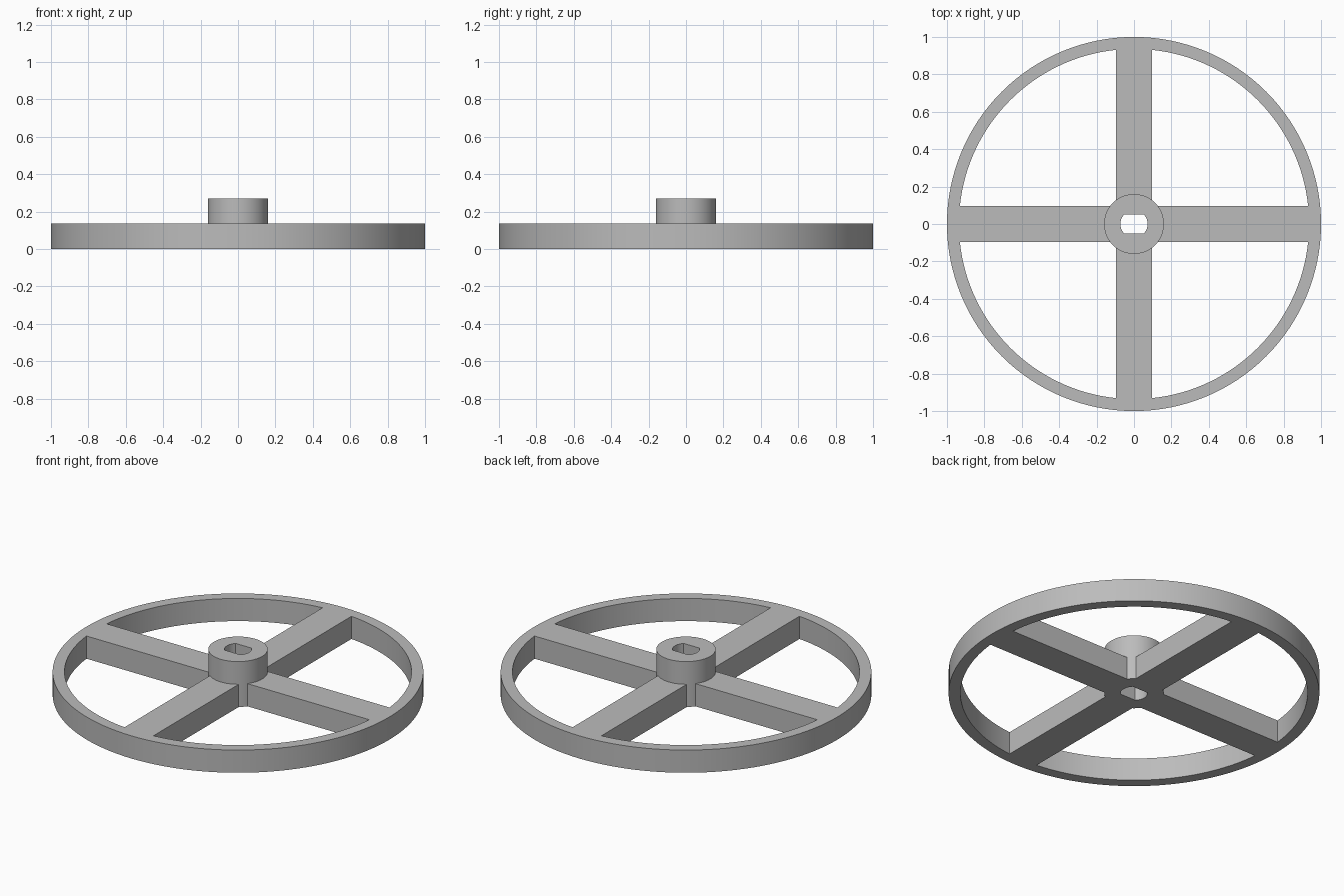
import bpy
import bmesh
from math import asin, cos, sin, pi, radians

if "Cube" in bpy.data.objects:
    bpy.data.objects.remove(bpy.data.objects["Cube"])

RIM_OUT, RIM_IN = 1.0, 0.936
HUB, SPOKE_HALF = 0.16, 0.095
BORE, FLAT = 0.073, 0.052
PLATE_TOP, HUB_TOP = 0.135, 0.27

grey = bpy.data.materials.new("plain grey")
grey.use_nodes = True
color = (0.5, 0.5, 0.5, 1)
grey.diffuse_color = color
grey.node_tree.nodes["Principled BSDF"].inputs["Base Color"].default_value = color


def arc(radius, start, end, steps):
    angles = [start + (end - start) * i / steps for i in range(steps + 1)]
    return [(radius * cos(a), radius * sin(a)) for a in angles]


def circle(radius, steps):
    return arc(radius, 0, 2 * pi, steps)[:-1]


def pocket(quarter):
    """Opening between two spokes, bounded by the hub and the rim."""
    turn = quarter * pi / 2
    a, b = asin(SPOKE_HALF / RIM_IN), asin(SPOKE_HALF / HUB)
    return (arc(RIM_IN, turn + a, turn + pi / 2 - a, 32)
            + arc(HUB, turn + pi / 2 - b, turn + b, 6))


def extruded(name, outlines, bottom, top):
    """Fill nested outlines, extrude them and return a clean mesh."""
    curve = bpy.data.curves.new(name, "CURVE")
    curve.dimensions = "2D"
    curve.fill_mode = "BOTH"
    curve.extrude = (top - bottom) / 2
    for outline in outlines:
        spline = curve.splines.new("POLY")
        spline.points.add(len(outline) - 1)
        for point, (x, y) in zip(spline.points, outline):
            point.co = (x, y, 0, 1)
        spline.use_cyclic_u = True
    obj = bpy.data.objects.new(name, curve)
    bpy.context.collection.objects.link(obj)
    obj.location.z = (bottom + top) / 2
    bpy.ops.object.select_all(action="DESELECT")
    obj.select_set(True)
    bpy.context.view_layer.objects.active = obj
    bpy.ops.object.convert(target="MESH")
    obj = bpy.context.view_layer.objects.active

    bm = bmesh.new()
    bm.from_mesh(obj.data)
    bmesh.ops.remove_doubles(bm, verts=bm.verts, dist=1e-5)
    bmesh.ops.recalc_face_normals(bm, faces=bm.faces)
    bm.to_mesh(obj.data)
    bm.free()
    obj.data.materials.clear()
    obj.data.materials.append(grey)
    bpy.ops.object.shade_smooth_by_angle(angle=radians(30))
    return obj


# Bore with two flats
half = asin(FLAT / BORE)
bore = arc(BORE, -half, half, 10) + arc(BORE, pi - half, pi + half, 10)

# Rim, four spokes and lower hub in one plate
extruded("wheel_rim_and_spokes",
         [circle(RIM_OUT, 128)] + [pocket(q) for q in range(4)] + [bore],
         0, PLATE_TOP)

# Raised hub collar
extruded("hub_collar", [circle(HUB, 64), bore], PLATE_TOP, HUB_TOP)
